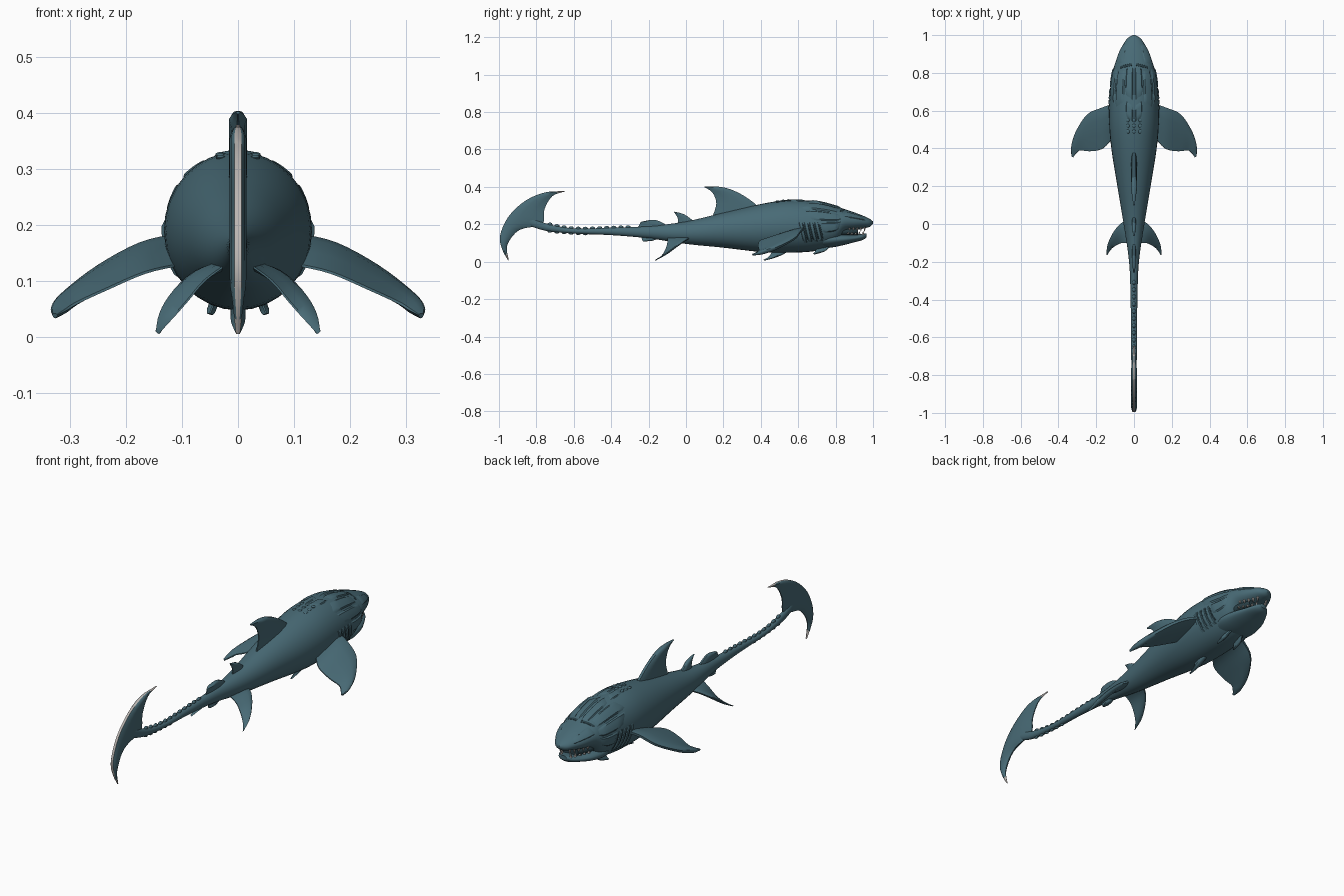
import bpy, bmesh
from math import sin, cos, pi, radians
from mathutils import Vector

if "Cube" in bpy.data.objects:
    bpy.data.objects.remove(bpy.data.objects["Cube"])


def material(name, rgb):
    m = bpy.data.materials.new(name)
    m.use_nodes = True
    m.diffuse_color = (*rgb, 1)
    m.node_tree.nodes["Principled BSDF"].inputs["Base Color"].default_value = (*rgb, 1)
    return m


SKIN = material("slate_teal_skin", (0.065, 0.145, 0.18))
CREASE = material("dark_crease", (0.022, 0.05, 0.062))
BONE = material("pale_bone", (0.5, 0.47, 0.45))


def finish(name, bm, mats, angle=40):
    bmesh.ops.recalc_face_normals(bm, faces=bm.faces)
    mesh = bpy.data.meshes.new(name)
    bm.to_mesh(mesh)
    bm.free()
    for m in mats:
        mesh.materials.append(m)
    ob = bpy.data.objects.new(name, mesh)
    bpy.context.collection.objects.link(ob)
    bpy.ops.object.select_all(action='DESELECT')
    ob.select_set(True)
    bpy.context.view_layer.objects.active = ob
    bpy.ops.object.shade_smooth_by_angle(angle=radians(angle))
    return ob


def smooth_path(points, steps=4):
    """Catmull-Rom curve through points of any dimension."""
    p = [Vector(q) for q in points]
    p = [p[0] * 2 - p[1]] + p + [p[-1] * 2 - p[-2]]
    out = []
    for a, b, c, d in zip(p, p[1:], p[2:], p[3:]):
        for i in range(steps):
            t = i / steps
            out.append((b * 2 + (c - a) * t + (a * 2 - b * 5 + c * 4 - d) * t * t
                        + (b * 3 - a - c * 3 + d) * t ** 3) / 2)
    return out + [p[-2]]


def loft(rings):
    bm = bmesh.new()
    vs = [[bm.verts.new(q) for q in ring] for ring in rings]
    n = len(vs[0])
    for r, s in zip(vs, vs[1:]):
        for i in range(n):
            j = (i + 1) % n
            bm.faces.new((r[i], r[j], s[j], s[i]))
    bm.faces.new(vs[0])
    bm.faces.new(vs[-1])
    return bm


def ring_point(station, a, lift=0):
    y, w, top, low = station
    return Vector(((w + lift) * sin(a), y, (top + low) / 2 + ((top - low) / 2 + lift) * cos(a)))


def tube(name, stations, sides=32):
    rings = [[ring_point(s, 2 * pi * i / sides) for i in range(sides)] for s in stations]
    return finish(name, loft(rings), [SKIN])


# Body with upper head: y, half width, top, bottom
body = smooth_path([
    (-.86, .010, .25, .20), (-.75, .014, .205, .165), (-.6, .016, .178, .15),
    (-.4, .018, .182, .142), (-.2, .026, .19, .125), (0, .055, .215, .095),
    (.2, .088, .262, .075), (.4, .12, .308, .052), (.55, .132, .33, .048),
    (.7, .127, .322, .058), (.8, .114, .297, .09), (.85, .10, .28, .15),
    (.91, .079, .26, .168), (.96, .052, .24, .18), (.985, .032, .227, .188),
    (1, .006, .215, .203)])
tube("body", body)

# Lower jaw
tube("lower_jaw", smooth_path([
    (.66, .07, .16, .075), (.76, .10, .16, .074), (.84, .092, .152, .088),
    (.9, .068, .146, .104), (.945, .042, .15, .116), (.965, .018, .152, .13)]))

# Dark mouth lining
tube("mouth_lining", [(.76, .08, .20, .12), (.86, .075, .19, .13), (.92, .048, .19, .135)]
     ).data.materials[0] = CREASE


def surface(y, degrees, lift):
    for a, b in zip(body, body[1:]):
        if a[0] <= y <= b[0]:
            return ring_point(a.lerp(b, (y - a[0]) / (b[0] - a[0])), radians(degrees), lift)


def plate(name, a0, a1, back0, front0, back1, front1, lift=.005, mat=SKIN, n=6):
    """Raised armour patch between two angles, on both sides of the body."""
    for side, sign in (("left", 1), ("right", -1)):
        bm = bmesh.new()
        grid = []
        for i in range(n + 1):
            u = i / n
            back, front = back0 + (back1 - back0) * u, front0 + (front1 - front0) * u
            row = []
            for j in range(n + 1):
                rim = i in (0, n) or j in (0, n)
                p = surface(back + (front - back) * j / n, a0 + (a1 - a0) * u,
                            -.003 if rim else lift)
                row.append(bm.verts.new((p.x * sign, p.y, p.z)))
            grid.append(row)
        for r, s in zip(grid, grid[1:]):
            for j in range(n):
                bm.faces.new((r[j], r[j + 1], s[j + 1], s[j]))
        finish(side + "_" + name, bm, [mat], 30)


# Head and shoulder armour
plate("crown_plate", 1, 22, .64, .85, .68, .83)
plate("shoulder_plate", 23, 50, .64, .82, .60, .825)
plate("temple_plate", 51, 78, .62, .83, .67, .84)
plate("cheek_plate", 79, 108, .71, .84, .73, .82)
plate("brow_plate", 30, 74, .845, .95, .835, .97, .003)
plate("neck_plate", 1, 20, .53, .63, .57, .66, .003)
plate("crown_seam", 0, 50, .838, .856, .818, .836, .001, CREASE)

# Gill slits and the ridges between them
for k in range(4):
    y = .60 + k * .028
    plate("gill_ridge_%d" % (k + 1), 78, 132, y, y + .022, y + .03, y + .05, .005)
    plate("gill_slit_%d" % (k + 1), 80, 128, y + .02, y + .03, y + .048, y + .058, .001, CREASE)


def fin(name, lead, trail, normal=(1, 0, 0), thick=.013, pale_edge=False):
    """Lens-section blade between a leading and a trailing edge curve."""
    to3 = lambda pts: [(0, *p) if len(p) == 2 else p for p in pts]
    half = [(0, .4), (.08, .75), (.3, 1), (.65, .7), (1, .15)]
    rings = []
    normal = Vector(normal).normalized()
    for a, b in zip(smooth_path(to3(lead)), smooth_path(to3(trail))):
        h = min(thick, .003 + (a - b).length * .2)
        rings.append([a.lerp(b, t) + normal * h * k for t, k in half]
                     + [a.lerp(b, t) - normal * h * k for t, k in reversed(half)])
    bm = loft(rings)
    if pale_edge:
        sides = len(half) * 2
        last = (len(rings) - 1) * sides
        bm.faces.ensure_lookup_table()
        for i, f in enumerate(bm.faces):
            near_tip = i < sides * 2 or i >= last - sides * 2
            if i % sides == sides - 1 or near_tip:
                f.material_index = 1
    return finish(name, bm, [SKIN, BONE])


def paired_fin(name, lead, trail, normal, thick=.013):
    for side, s in (("left", 1), ("right", -1)):
        flip = lambda pts: [(x * s, y, z) for x, y, z in pts]
        fin(side + "_" + name, flip(lead), flip(trail), flip([normal])[0], thick)


# Crescent tail
fin("tail_fin",
    [(-.645, .378), (-.755, .37), (-.86, .325), (-.95, .24), (-.995, .135), (-.98, .06), (-.95, .005)],
    [(-.65, .375), (-.715, .35), (-.757, .28), (-.77, .2), (-.89, .17), (-.955, .09), (-.948, .008)],
    thick=.015, pale_edge=True)

# Fins along the midline
fin("main_dorsal_fin", [(.39, .27), (.38, .30), (.31, .352), (.235, .388), (.165, .402), (.10, .402)],
    [(.13, .22), (.145, .25), (.162, .31), (.15, .355), (.13, .38), (.098, .398)], thick=.016)
fin("second_dorsal_fin", [(.06, .19), (.04, .217), (-.01, .253), (-.062, .268)],
    [(-.06, .17), (-.045, .205), (-.045, .235), (-.064, .265)], thick=.011)
fin("rear_dorsal_fin", [(-.08, .18), (-.12, .205), (-.17, .224), (-.235, .215)],
    [(-.27, .16), (-.26, .18), (-.25, .195), (-.245, .208)], thick=.011)
fin("anal_fin", [(-.12, .15), (-.15, .125), (-.18, .112), (-.225, .108)],
    [(-.25, .15), (-.24, .13), (-.235, .12), (-.232, .11)], thick=.012)
fin("belly_fin", [(.56, .07), (.53, .045), (.48, .022), (.42, .006)],
    [(.46, .07), (.455, .045), (.44, .025), (.415, .01)])

# Paired fins
paired_fin("pectoral_fin",
           [(.10, .64, .18), (.17, .615, .163), (.245, .58, .122), (.305, .49, .075),
            (.33, .41, .047), (.33, .36, .037)],
           [(.10, .47, .13), (.165, .40, .115), (.235, .385, .085), (.285, .39, .062),
            (.308, .372, .048), (.322, .353, .04)], (.5, 0, .85), .015)
paired_fin("pelvic_fin",
           [(.02, .03, .13), (.07, 0, .115), (.11, -.05, .08), (.137, -.11, .038), (.145, -.165, .008)],
           [(.02, -.10, .13), (.06, -.10, .10), (.09, -.11, .065), (.118, -.13, .033), (.14, -.16, .008)],
           (.75, 0, .65), .011)
paired_fin("throat_fin", [(.035, .77, .08), (.045, .74, .055), (.05, .69, .04)],
           [(.035, .70, .08), (.045, .69, .055), (.05, .68, .042)], (1, 0, .3), .008)


def blob(name, center, size):
    bm = bmesh.new()
    bmesh.ops.create_uvsphere(bm, u_segments=10, v_segments=6, radius=1)
    bmesh.ops.scale(bm, vec=size, verts=bm.verts)
    bmesh.ops.translate(bm, vec=center, verts=bm.verts)
    finish(name, bm, [SKIN], 50)


# Scutes along the tail stalk and the back
for k in range(12):
    y = -.31 - k * .038
    blob("upper_tail_scute_%d" % (k + 1), surface(y, 0, 0), (.008, .014, .010))
    if k > 5:
        blob("lower_tail_scute_%d" % (k + 1), surface(y, 180, 0), (.008, .013, .006))
for k in range(3):
    for a in (-14, 0, 14):
        blob("back_scute", surface(.49 + k * .03, a, 0), (.009, .011, .004))

# Bony jaw blades
for s in (-1, 1):
    for k in range(5):
        for row, z, depth, flip in (("upper", .174, .026, pi), ("lower", .153, .02, 0)):
            y = .955 - k * .02
            bm = bmesh.new()
            bmesh.ops.create_cone(bm, cap_ends=True, segments=6, radius1=.007, radius2=.001,
                                  depth=depth * (1 - .12 * k))
            for v in bm.verts:
                if flip:
                    v.co.z = -v.co.z
                v.co += Vector((s * (.026 + k * .011), y - (0 if flip else .008), z))
            finish(row + "_tooth", bm, [BONE])
